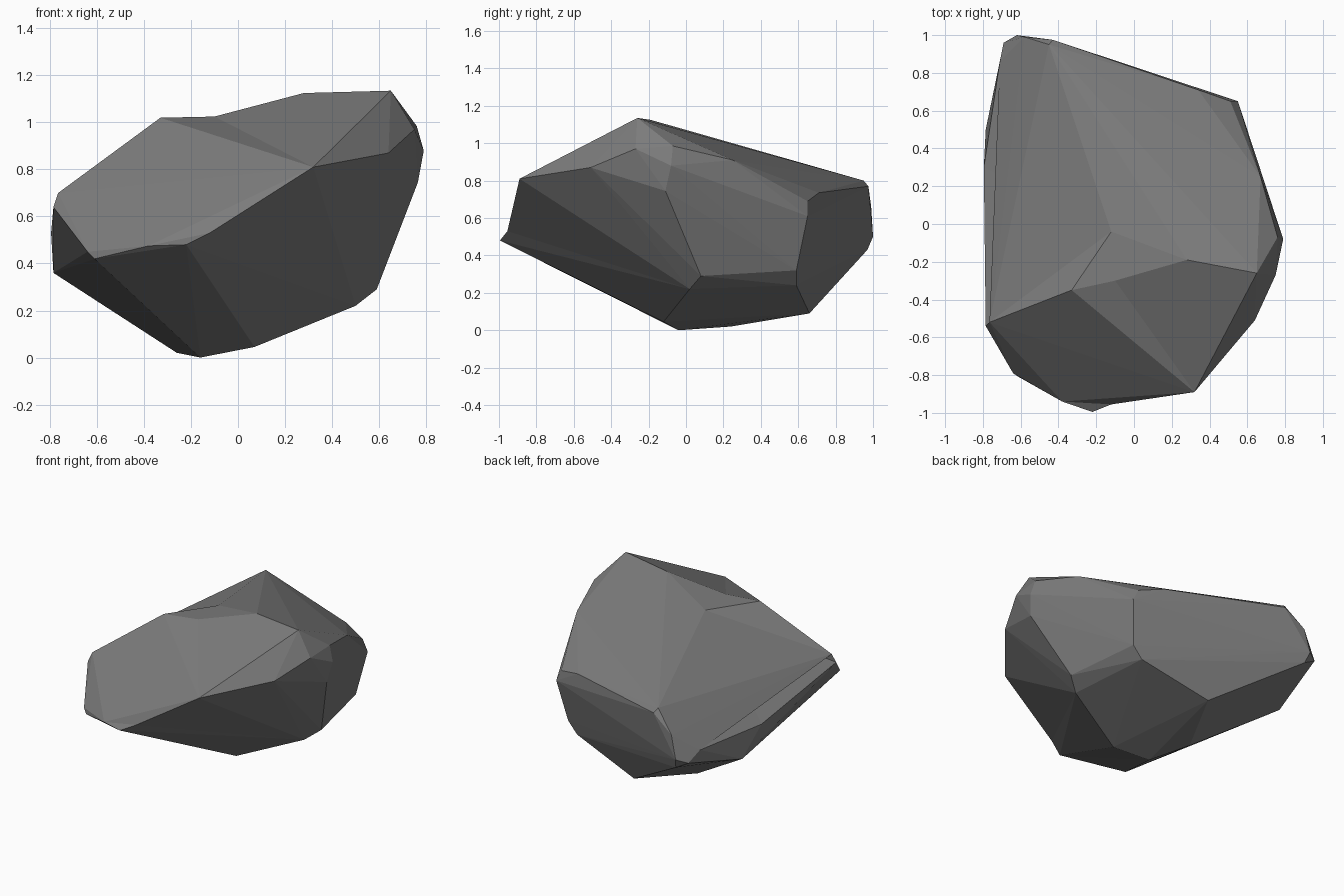
import bpy, bmesh

if "Cube" in bpy.data.objects:
    bpy.data.objects.remove(bpy.data.objects["Cube"])

# Corners around the top of the boulder
RIM = [(-.33, -.35, 1.02), (.28, -.19, 1.125), (.65, -.26, 1.135), (-.45, .95, .80),
       (-.71, .86, .54), (-.795, .3, .53), (-.785, -.54, .64), (-.765, -.52, .70)]

# Chipped corners of the sides (the first two end the front lip)
SIDES = [(.32, -.89, .81), (-.22, -.995, .48),
         (.76, -.07, .985), (.67, .25, .91), (.34, .71, .735), (.75, -.27, .97),
         (.79, -.08, .88), (.765, -.11, .745), (.64, -.51, .87), (.51, .65, .69),
         (.55, .65, .61), (-.43, .975, .77), (-.58, .99, .66), (-.62, 1.0, .50),
         (-.69, .96, .48), (-.60, .97, .43), (-.785, .5, .36), (-.64, -.79, .45),
         (-.61, -.81, .42), (-.38, -.94, .475)]

# Underside corners
BASE = [(.59, .08, .29), (.50, .02, .22), (.50, .59, .32), (.43, .59, .24),
        (-.06, .66, .09), (.07, -.12, .045), (-.16, -.04, .0), (-.26, .24, .02)]

SADDLE = (-.12, -.04, 1.018)    # low point where the top facets meet
NOTCH = (-.10, -.30, 1.025)     # dip in the front ridge
LIP = (-.12, -.955, .53)        # dent in the front lip

bm = bmesh.new()
rim = [bm.verts.new(p) for p in RIM]
sides = [bm.verts.new(p) for p in SIDES]
for p in BASE:
    bm.verts.new(p)

# Faceted convex body
bmesh.ops.convex_hull(bm, input=bm.verts[:])
bmesh.ops.delete(bm, geom=[v for v in bm.verts if not v.link_faces], context='VERTS')
bmesh.ops.recalc_face_normals(bm, faces=bm.faces[:])
bm.normal_update()
left, mid, right = rim[:3]
shoulder, lip_end = sides[:2]


def dent(a, b, co):
    """Bend the edge between two corners to a new point."""
    edge = bm.edges.get((a, b))
    if edge:
        _, v = bmesh.utils.edge_split(edge, a, .4)
        v.co = co


# Open the left of the top, plus the faces along the straight front ridge
rim_set = {v for v in rim if v.is_valid}
cut = {f for f in bm.faces
       if all(v in rim_set for v in f.verts) and f.normal.x < -.1 and f.normal.y > -.15}
span = bm.edges.get((left, right))
if span:
    cut |= set(span.link_faces)
bmesh.ops.delete(bm, geom=list(cut), context='FACES')

# Front slope, rebuilt along the dipped ridge
if span:
    notch = bm.verts.new(NOTCH)
    for a, b in ((left, notch), (notch, mid), (mid, right)):
        bm.faces.new((shoulder, a, b))

# Top facets running down to the saddle
open_edges = [e for e in bm.edges if e.is_boundary]
saddle = bm.verts.new(SADDLE)
for e in open_edges:
    bm.faces.new((e.verts[0], e.verts[1], saddle))
dent(lip_end, shoulder, LIP)
bmesh.ops.triangulate(bm, faces=[f for f in bm.faces if len(f.verts) > 3])
bmesh.ops.recalc_face_normals(bm, faces=bm.faces[:])

mesh = bpy.data.meshes.new("boulder")
bm.to_mesh(mesh)
bm.free()

# One plain stone colour
stone = bpy.data.materials.new("grey stone")
stone.diffuse_color = (.2, .2, .2, 1)
stone.use_nodes = True
stone.node_tree.nodes["Principled BSDF"].inputs["Base Color"].default_value = stone.diffuse_color
mesh.materials.append(stone)
bpy.context.collection.objects.link(bpy.data.objects.new("boulder", mesh))
